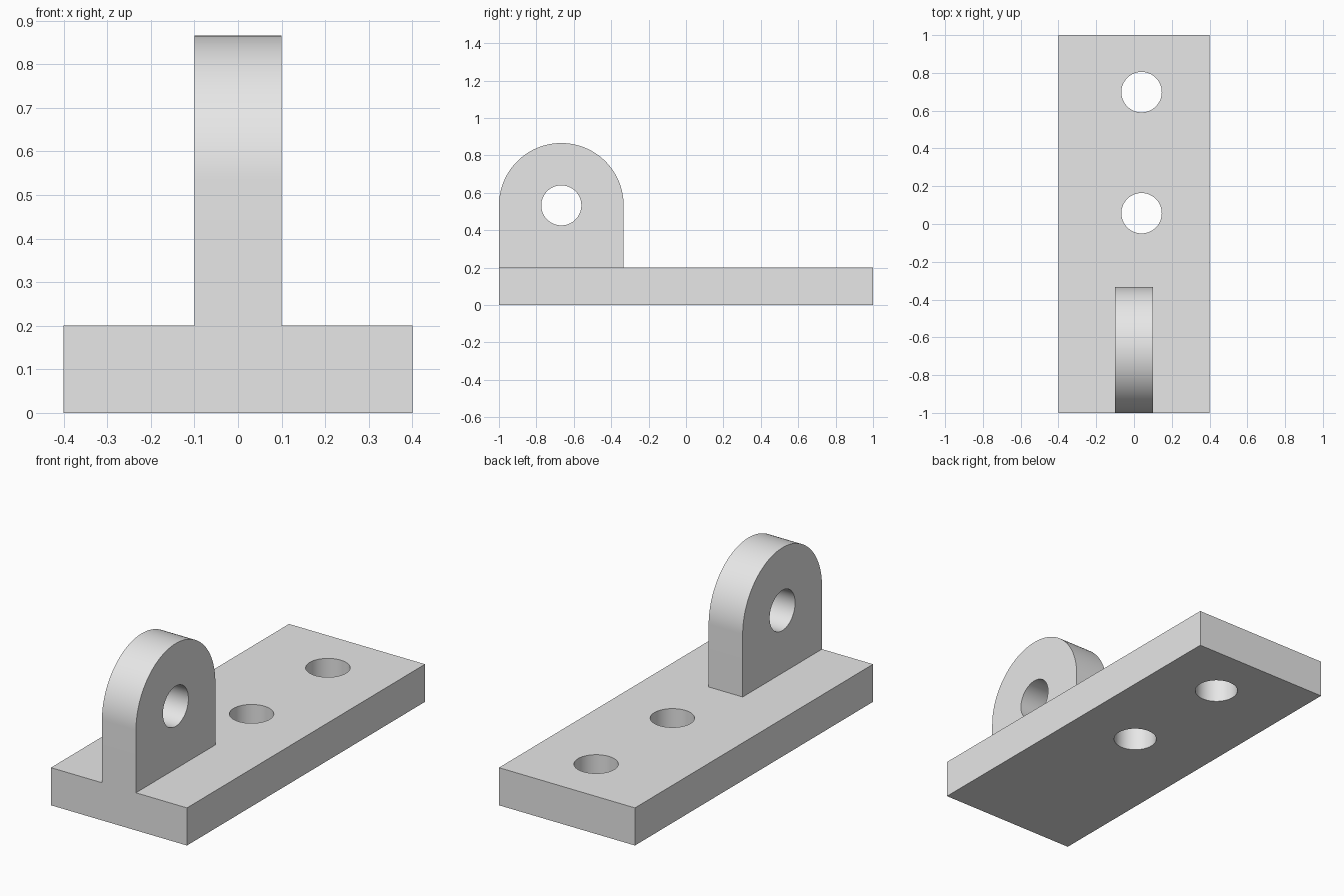
import bpy, bmesh, math
from mathutils import Vector

if "Cube" in bpy.data.objects:
    bpy.data.objects.remove(bpy.data.objects["Cube"])

grey = bpy.data.materials.new("plain grey")
grey.diffuse_color = (0.8, 0.8, 0.8, 1)
grey.use_nodes = True
grey.node_tree.nodes["Principled BSDF"].inputs["Base Color"].default_value = grey.diffuse_color


def prism(name, profile, along):
    """Solid made by sweeping a closed outline along a vector."""
    bm = bmesh.new()
    face = bm.faces.new([bm.verts.new(p) for p in profile])
    swept = bmesh.ops.extrude_face_region(bm, geom=[face], use_keep_orig=True)
    verts = [g for g in swept["geom"] if isinstance(g, bmesh.types.BMVert)]
    bmesh.ops.translate(bm, verts=verts, vec=Vector(along))
    bmesh.ops.recalc_face_normals(bm, faces=bm.faces[:])
    mesh = bpy.data.meshes.new(name)
    bm.to_mesh(mesh)
    bm.free()
    mesh.materials.append(grey)
    obj = bpy.data.objects.new(name, mesh)
    bpy.context.collection.objects.link(obj)
    return obj


def arc(radius, start, end, count):
    return [(radius * math.cos(start + (end - start) * i / count),
             radius * math.sin(start + (end - start) * i / count))
            for i in range(count + 1)]


def combine(target, tool, operation):
    """Bake a boolean into the target and discard the tool."""
    mod = target.modifiers.new(operation.lower(), 'BOOLEAN')
    mod.object, mod.operation, mod.solver = tool, operation, 'EXACT'
    bpy.context.view_layer.update()
    baked = bpy.data.meshes.new_from_object(
        target.evaluated_get(bpy.context.evaluated_depsgraph_get()))
    target.modifiers.clear()
    target.data = baked
    bpy.data.objects.remove(tool)


HOLE_R, SEG = 0.107, 64
LUG_Y, LUG_Z, LUG_R = -2 / 3, 0.533, 1 / 3
circle = arc(HOLE_R, 0, 2 * math.pi, SEG)[:-1]

# Base plate
bracket = prism("base_plate_with_lug",
                [(-0.4, -1, 0), (0.4, -1, 0), (0.4, 1, 0), (-0.4, 1, 0)], (0, 0, 0.2))

# Bolt holes through the plate
for y in (0.057, 0.698):
    hole = prism("bolt_hole", [(0.04 + a, y + b, -0.1) for a, b in circle], (0, 0, 0.4))
    combine(bracket, hole, 'DIFFERENCE')

# Upright lug with a rounded top and a pin hole
outline = [(-0.1, LUG_Y + a, LUG_Z + b) for a, b in arc(LUG_R, 0, math.pi, SEG)]
outline += [(-0.1, -1, 0.1), (-0.1, LUG_Y + LUG_R, 0.1)]
lug = prism("lug", outline, (0.2, 0, 0))
pin = prism("pin_hole", [(-0.3, LUG_Y + a, LUG_Z + b) for a, b in circle], (0.6, 0, 0))
combine(lug, pin, 'DIFFERENCE')
combine(bracket, lug, 'UNION')

# Smooth curved walls, crisp edges
bpy.context.view_layer.objects.active = bracket
bracket.select_set(True)
bpy.ops.object.shade_smooth_by_angle(angle=math.radians(30))
